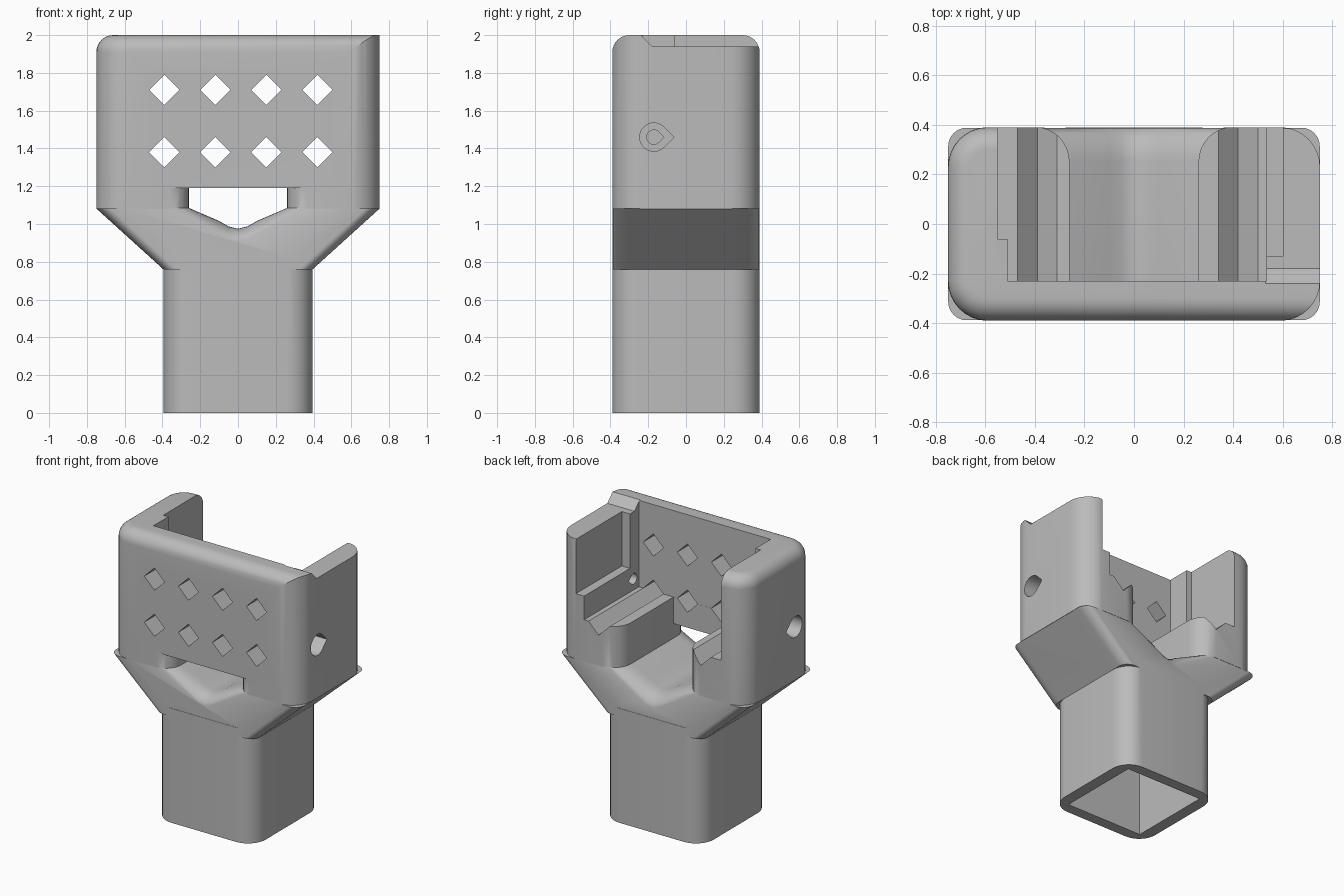
import bpy, bmesh
from math import sin, cos, pi, radians
from mathutils import Vector

if "Cube" in bpy.data.objects:
    bpy.data.objects.remove(bpy.data.objects["Cube"], do_unlink=True)

grey = bpy.data.materials.new("matte grey")
grey.use_nodes = True
grey.diffuse_color = (0.5, 0.5, 0.5, 1)
grey.node_tree.nodes["Principled BSDF"].inputs["Base Color"].default_value = (0.5, 0.5, 0.5, 1)


def loft(name, sections):
    """Closed solid through equal-length rings of points."""
    bm = bmesh.new()
    rings = [[bm.verts.new(p) for p in ring] for ring in sections]
    n = len(rings[0])
    for low, high in zip(rings, rings[1:]):
        for i in range(n):
            j = (i + 1) % n
            bm.faces.new((low[i], low[j], high[j], high[i]))
    bm.faces.new(rings[0])
    bm.faces.new(rings[-1])
    bmesh.ops.recalc_face_normals(bm, faces=bm.faces)
    mesh = bpy.data.meshes.new(name)
    bm.to_mesh(mesh)
    bm.free()
    mesh.materials.append(grey)
    ob = bpy.data.objects.new(name, mesh)
    bpy.context.collection.objects.link(ob)
    return ob


def prism(name, profile, axis, start, end):
    """Extrude a 2D profile along axis 0, 1 or 2."""
    def place(p, t):
        q = list(p)
        q.insert(axis, t)
        return Vector(q)
    return loft(name, [[place(p, t) for p in profile] for t in (start, end)])


def box(name, x, y, z):
    return prism(name, [(x[0], y[0]), (x[1], y[0]), (x[1], y[1]), (x[0], y[1])], 2, *z)


def rounded(x0, x1, y, r, steps=8):
    """Rounded rectangle, symmetric in y."""
    pts = []
    for k, (cx, cy) in enumerate([(x1 - r, y - r), (x0 + r, y - r), (x0 + r, r - y), (x1 - r, r - y)]):
        for i in range(steps + 1):
            a = (k + i / steps) * pi / 2
            pts.append((cx + r * cos(a), cy + r * sin(a)))
    return pts


def teardrop(r, tip, cy=-0.17, cz=1.46):
    arc = [radians(45 + 270 * i / 20) for i in range(21)]
    return [(cy + r * cos(a), cz + r * sin(a)) for a in arc] + [(tip, cz)]


def combine(target, other, operation):
    mod = target.modifiers.new("cut", "BOOLEAN")
    mod.operation = operation
    mod.solver = "EXACT"
    mod.object = other
    bpy.ops.object.select_all(action="DESELECT")
    bpy.context.view_layer.objects.active = target
    target.select_set(True)
    bpy.ops.object.modifier_apply(modifier=mod.name)
    bpy.data.objects.remove(other, do_unlink=True)


# Head: rounded top edges everywhere except the left side
DEPTH, WIDE, FILLET = 0.39, 0.75, 0.09
layers = [(1.08, 0)] + [(2 - FILLET + FILLET * sin(a), FILLET * (1 - cos(a)))
                        for a in (i * pi / 16 for i in range(9))]
holder = loft("holder", [[Vector((x, y, z)) for x, y in
                          rounded(-WIDE + d, 1.3, DEPTH - d, 0.16 - d)] for z, d in layers])
combine(holder, prism("head_outline", rounded(-WIDE, WIDE, DEPTH, 0.16), 2, 0.9, 2.2), "INTERSECT")

# Tapered shoulder and lower post
shoulder = loft("shoulder", [[Vector((x, y, z)) for x, y in rounded(-w, w, 0.388, 0.075)]
                             for w, z in ((0.395, 0.76), (0.749, 1.081))])
combine(holder, shoulder, "UNION")
combine(holder, prism("post", rounded(-0.395, 0.395, DEPTH, 0.14), 2, 0, 0.82), "UNION")

# Main cavity, side recesses, lowered left wall and the socket in the post
cutters = [
    box("cavity", (-0.51, 0.535), (-0.23, 1), (1.38, 3)),
    box("right_recess", (-0.55, 0), (-0.06, 1), (1.38, 3)),
    box("left_pocket", (0.4, 0.6), (-0.13, 1), (1.55, 3)),
    prism("wall_notch", [(-0.18, 1.94), (1, 1.94), (1, 2.2), (-0.44, 2.2)], 0, 0.53, 1),
    box("socket", (-0.31, 0.31), (-0.31, 0.31), (-1, 0.7)),
]

# Central channel with flared ends; it is low under the front wall
def channel_ring(y, flare, top):
    w, drop = 0.26 + 0.115 * flare, 0.085 * flare
    half = [(w, top), (w, 1.085), (0.1, 1.016 - drop), (0.05, 0.987 - drop)]
    pts = half + [(0, 0.975 - drop)] + [(-x, z) for x, z in reversed(half)]
    return [Vector((x, y, z)) for x, z in pts]


angles = [i * pi / 16 for i in range(9)]
rings = [channel_ring(-0.5, 1, 1.19)]
rings += [channel_ring(-0.391 + 0.115 * (1 - cos(a)), 1 - sin(a), 1.19) for a in angles]
rings += [channel_ring(-0.23, 0, 1.19), channel_ring(-0.229, 0, 1.5)]
rings += [channel_ring(0.251 + 0.14 * sin(a), 1.2 * (1 - cos(a)), 1.5) for a in angles]
rings += [channel_ring(0.5, 1.2, 1.5)]
cutters.append(loft("channel", rings))

# Two rows of diamond holes; the lower row also grooves the ledges
for z in (1.38, 1.71):
    for x in (-0.39, -0.12, 0.15, 0.42):
        s = 0.08
        cutters.append(prism("diamond", [(x + s, z), (x, z + s), (x - s, z), (x, z - s)], 1, -1, 1))

# Teardrop screw holes in both side walls
for side, inner in ((1, 0.66), (-1, 0.61)):
    cutters.append(prism("bore", teardrop(0.075, -0.064), 0, side * 0.64, side))
    cutters.append(prism("screw_hole", teardrop(0.038, -0.116), 0, side * 0.45, side * inner))

for cutter in cutters:
    cutter.hide_render = True
    combine(holder, cutter, "DIFFERENCE")

# Smooth rounded surfaces, crisp edges
bpy.context.view_layer.objects.active = holder
holder.select_set(True)
bpy.ops.object.shade_smooth_by_angle(angle=radians(30))
